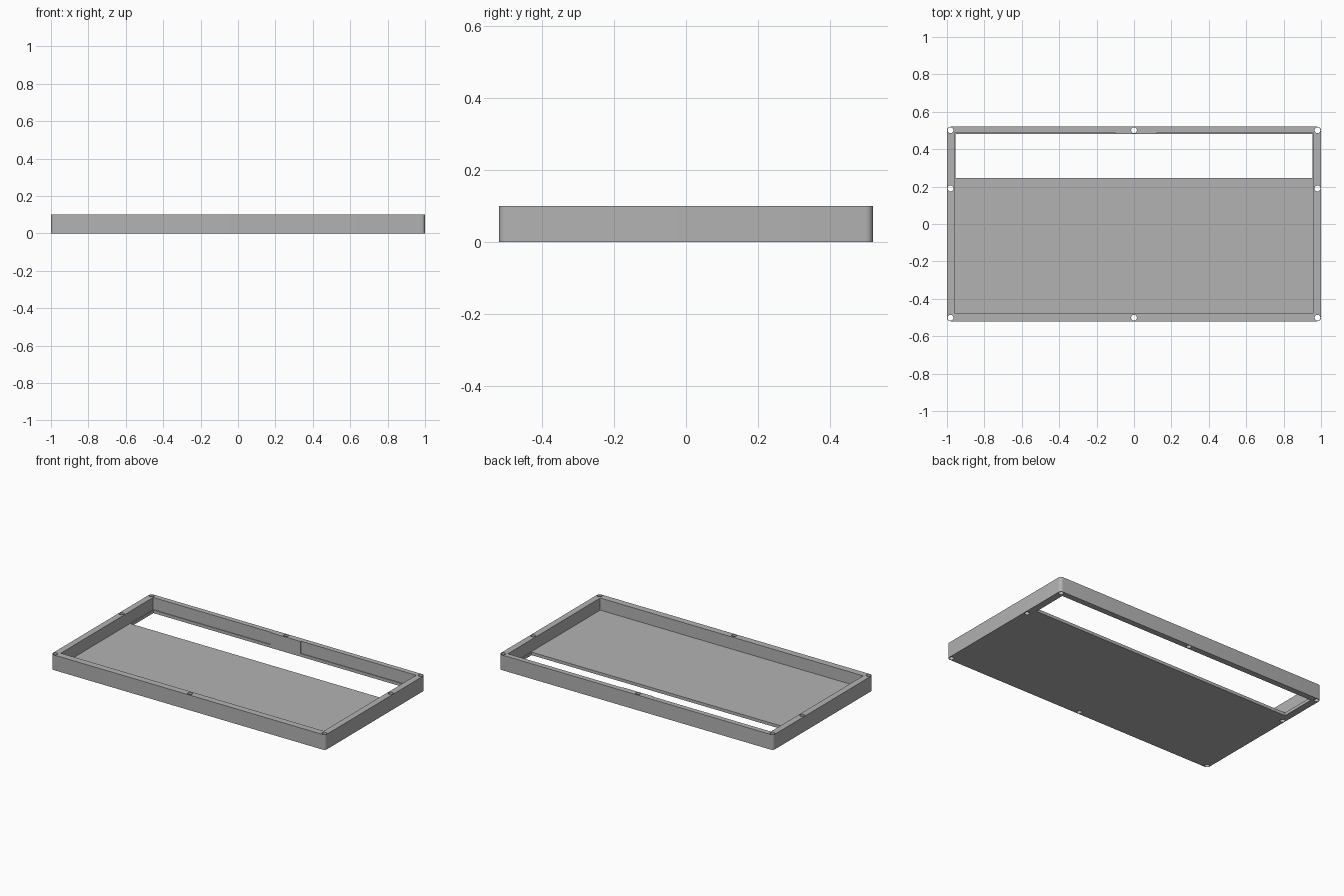
import bpy, bmesh
from math import cos, sin, pi

cube = bpy.data.objects.get("Cube")
if cube:
    bpy.data.objects.remove(cube, do_unlink=True)

grey = bpy.data.materials.new("plain_grey")
grey.use_nodes = True
COLOUR = (0.45, 0.45, 0.45, 1)
grey.diffuse_color = COLOUR
grey.node_tree.nodes["Principled BSDF"].inputs["Base Color"].default_value = COLOUR


def prism(name, points, z0, z1):
    """Extrude a flat outline from z0 up to z1."""
    bm = bmesh.new()
    face = bm.faces.new([bm.verts.new((x, y, z0)) for x, y in points])
    new = bmesh.ops.extrude_face_region(bm, geom=[face])["geom"]
    verts = [v for v in new if isinstance(v, bmesh.types.BMVert)]
    bmesh.ops.translate(bm, verts=verts, vec=(0, 0, z1 - z0))
    bmesh.ops.recalc_face_normals(bm, faces=bm.faces)
    mesh = bpy.data.meshes.new(name)
    bm.to_mesh(mesh)
    bm.free()
    mesh.materials.append(grey)
    obj = bpy.data.objects.new(name, mesh)
    bpy.context.collection.objects.link(obj)
    return obj


def rectangle(x0, x1, y0, y1):
    return [(x0, y0), (x1, y0), (x1, y1), (x0, y1)]


def circle(cx, cy, r, n=24):
    return [(cx + r * cos(2 * pi * i / n), cy + r * sin(2 * pi * i / n)) for i in range(n)]


def rounded(hx, hy, r, n=6):
    """Rectangle outline with rounded corners."""
    points = []
    for k, (sx, sy) in enumerate([(1, 1), (-1, 1), (-1, -1), (1, -1)]):
        for i in range(n + 1):
            a = (k + i / n) * pi / 2
            points.append((sx * (hx - r) + r * cos(a), sy * (hy - r) + r * sin(a)))
    return points


def cut(target, cutter):
    mod = target.modifiers.new(cutter.name, "BOOLEAN")
    mod.operation = "DIFFERENCE"
    mod.solver = "EXACT"
    mod.object = cutter
    cutter.hide_render = True
    cutter.hide_viewport = True
    cutter.display_type = "WIRE"


HEIGHT, FLOOR = 0.1, 0.02
tray = prism("tray_frame", rounded(1, 0.52, 0.02), 0, HEIGHT)

# Cavity above the floor, with a slightly thicker wall at the rear middle screw
cavity = [(-0.959, -0.476), (0.959, -0.476), (0.959, 0.486), (0.12, 0.486),
          (0.12, 0.481), (-0.1, 0.481), (-0.1, 0.486), (-0.959, 0.486)]
cut(tray, prism("cavity_cutter", cavity, FLOOR, 0.2))

# Long opening through the floor, leaving a narrow lip along the walls
cut(tray, prism("opening_cutter", rectangle(-0.954, 0.954, 0.245, 0.481), -0.1, 0.15))

# Screw holes through the rim
holes = [(x, y) for x in (-0.981, 0, 0.981) for y in (-0.501, 0.501)]
holes += [(-0.981, 0.19), (0.981, 0.19)]
for i, (x, y) in enumerate(holes):
    cut(tray, prism(f"screw_hole_cutter_{i}", circle(x, y, 0.0155), -0.1, 0.2))

# Apply the cuts, remove the cutters and smooth the round surfaces
bpy.context.view_layer.update()
depsgraph = bpy.context.evaluated_depsgraph_get()
result = bpy.data.meshes.new_from_object(tray.evaluated_get(depsgraph))
tray.modifiers.clear()
tray.data = result
for obj in list(bpy.data.objects):
    if "_cutter" in obj.name:
        bpy.data.objects.remove(obj, do_unlink=True)

bpy.ops.object.select_all(action="DESELECT")
tray.select_set(True)
bpy.context.view_layer.objects.active = tray
bpy.ops.object.shade_smooth_by_angle(angle=pi / 6)
